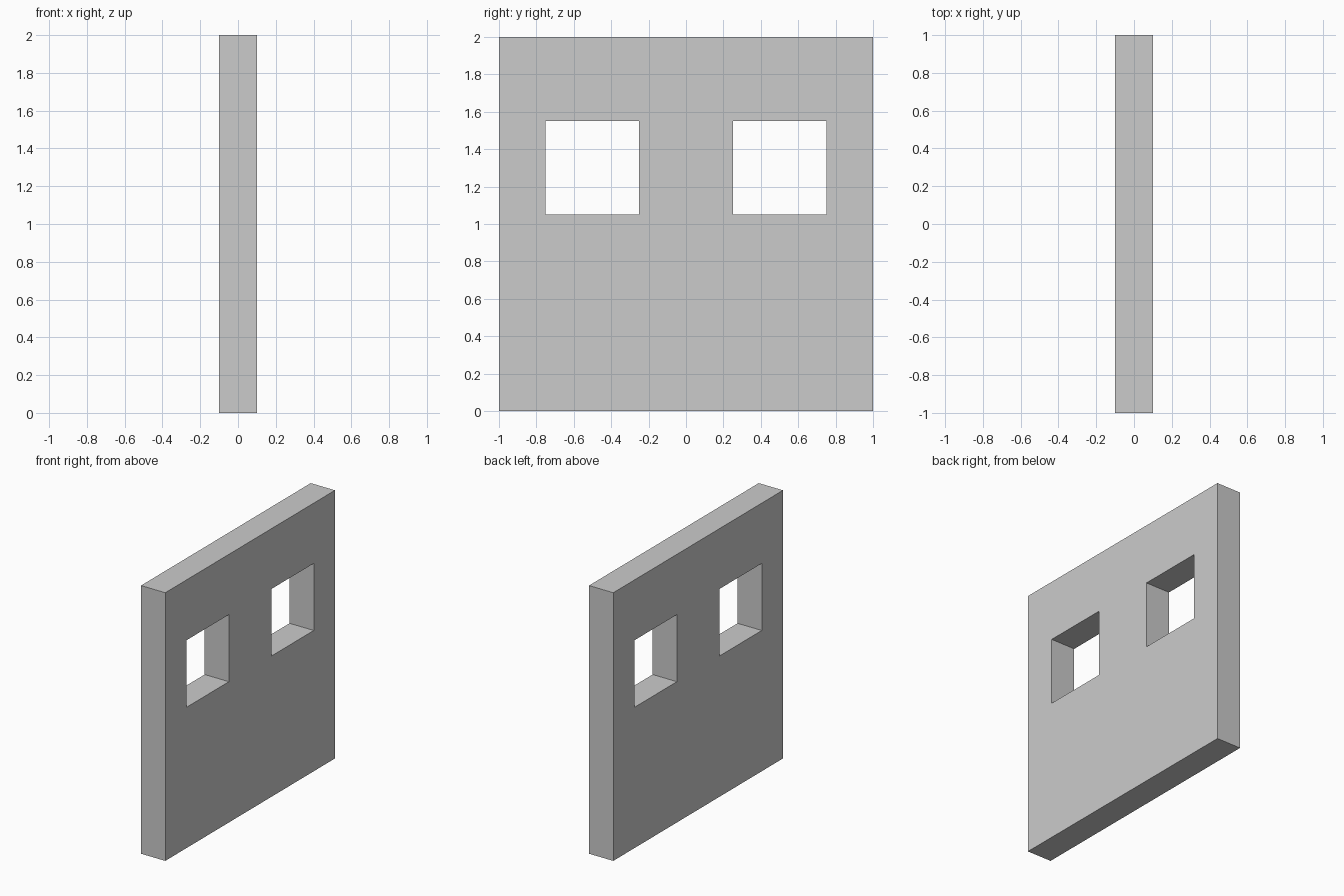
import bpy
import bmesh

if "Cube" in bpy.data.objects:
    bpy.data.objects.remove(bpy.data.objects["Cube"])

THICKNESS = 0.2
Y_LINES = [-1.0, -0.75, -0.25, 0.25, 0.75, 1.0]
Z_LINES = [0.0, 1.05, 1.55, 2.0]
WINDOWS = {(1, 1), (3, 1)}  # (column, row) cells left open

bm = bmesh.new()

# Wall face laid out as a grid, skipping the window cells
verts = [[bm.verts.new((-THICKNESS / 2, y, z)) for z in Z_LINES] for y in Y_LINES]
for i in range(len(Y_LINES) - 1):
    for j in range(len(Z_LINES) - 1):
        if (i, j) not in WINDOWS:
            bm.faces.new((verts[i][j], verts[i + 1][j],
                          verts[i + 1][j + 1], verts[i][j + 1]))

# Extrude through the thickness, which also forms the window reveals
result = bmesh.ops.extrude_face_region(bm, geom=bm.faces[:], use_keep_orig=True)
moved = [g for g in result["geom"] if isinstance(g, bmesh.types.BMVert)]
bmesh.ops.translate(bm, verts=moved, vec=(THICKNESS, 0, 0))
bmesh.ops.recalc_face_normals(bm, faces=bm.faces[:])

mesh = bpy.data.meshes.new("window_wall")
bm.to_mesh(mesh)
bm.free()
wall = bpy.data.objects.new("window_wall", mesh)
bpy.context.collection.objects.link(wall)
